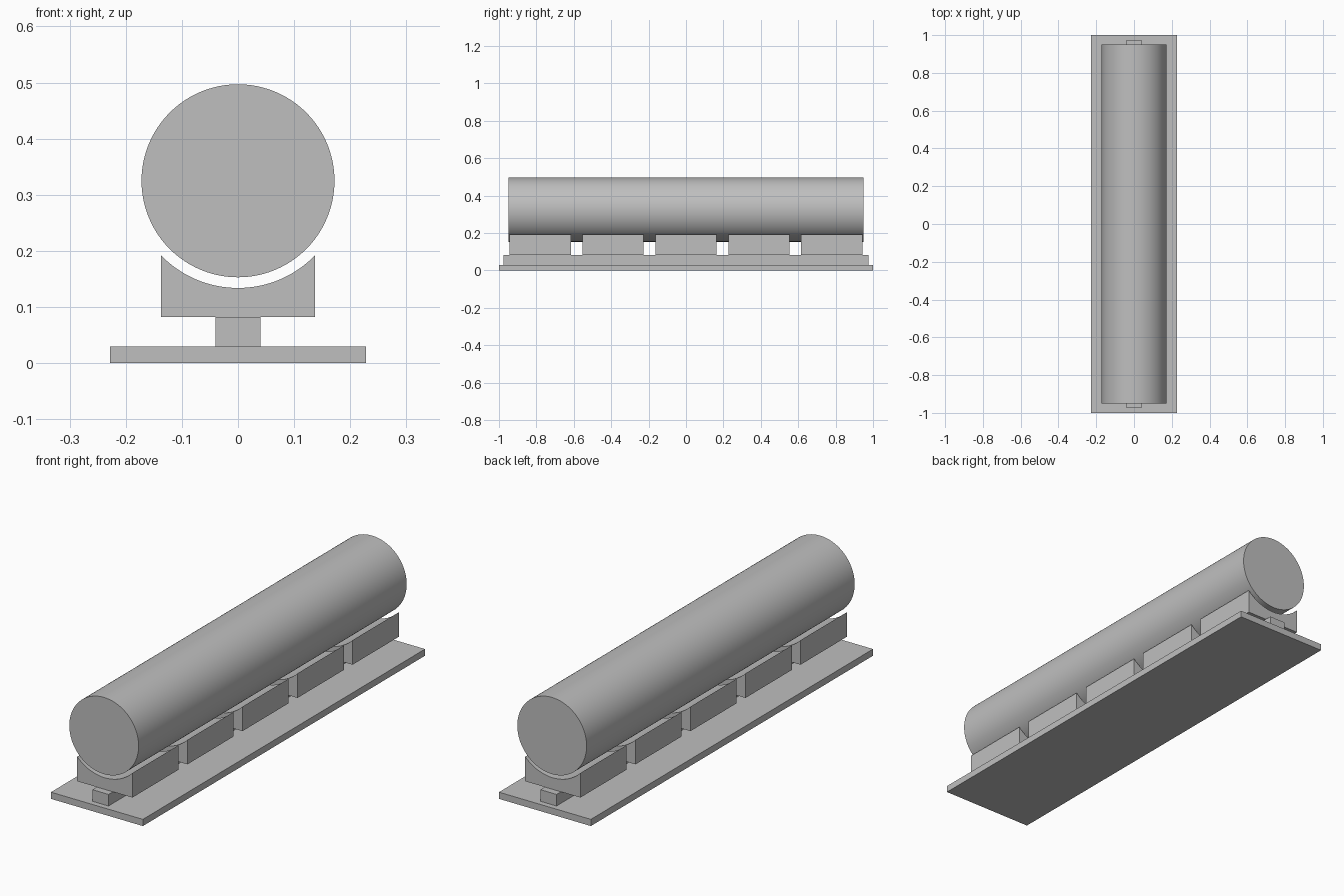
import bpy
import math

cube = bpy.data.objects.get("Cube")
if cube:
    bpy.data.objects.remove(cube, do_unlink=True)

GREY = (0.52, 0.52, 0.52, 1.0)
grey = bpy.data.materials.new("plain_grey")
grey.use_nodes = True
grey.diffuse_color = GREY
grey.node_tree.nodes["Principled BSDF"].inputs["Base Color"].default_value = GREY

AXIS_Z = 0.325       # height of the cylinder axis
RADIUS = 0.172
SEAT_RADIUS = 0.191  # cradle hollow, leaving a gap below the cylinder


def extrude_profile(name, profile, length, y=0.0):
    """Solid made from an (x, z) outline swept along y."""
    n = len(profile)
    verts = [(x, side * length / 2, z) for side in (-1, 1) for x, z in profile]
    faces = [tuple(range(n)), tuple(reversed(range(n, 2 * n)))]
    faces += [(i, i + n, (i + 1) % n + n, (i + 1) % n) for i in range(n)]
    mesh = bpy.data.meshes.new(name)
    mesh.from_pydata(verts, [], faces)
    mesh.materials.append(grey)
    obj = bpy.data.objects.new(name, mesh)
    obj.location.y = y
    bpy.context.collection.objects.link(obj)
    return obj


def smooth(obj):
    bpy.ops.object.select_all(action="DESELECT")
    obj.select_set(True)
    bpy.context.view_layer.objects.active = obj
    bpy.ops.object.shade_smooth_by_angle(angle=math.radians(30))


def box(name, half_width, bottom, top, length):
    outline = [(-half_width, bottom), (half_width, bottom),
               (half_width, top), (-half_width, top)]
    return extrude_profile(name, outline, length)


# Base plate and the central rail on it
box("base_plate", 0.228, 0.0, 0.03, 2.0)
box("support_rail", 0.04, 0.03, 0.082, 1.95)

# Row of cradles with a round hollow on top
half = 0.137
reach = math.asin(half / SEAT_RADIUS)
steps = 32
outline = [(-half, 0.082), (half, 0.082)]
for i in range(steps + 1):
    a = reach * (1 - 2 * i / steps)
    outline.append((SEAT_RADIUS * math.sin(a), AXIS_Z - SEAT_RADIUS * math.cos(a)))
for i in range(5):
    smooth(extrude_profile(f"cradle_{i + 1}", outline, 0.328, (i - 2) * 0.39))

# Long cylinder floating just above the cradles
bpy.ops.mesh.primitive_cylinder_add(vertices=96, radius=RADIUS, depth=1.9,
                                    location=(0, 0, AXIS_Z),
                                    rotation=(math.pi / 2, 0, 0))
cylinder = bpy.context.object
cylinder.name = "long_cylinder"
cylinder.data.materials.append(grey)
smooth(cylinder)
